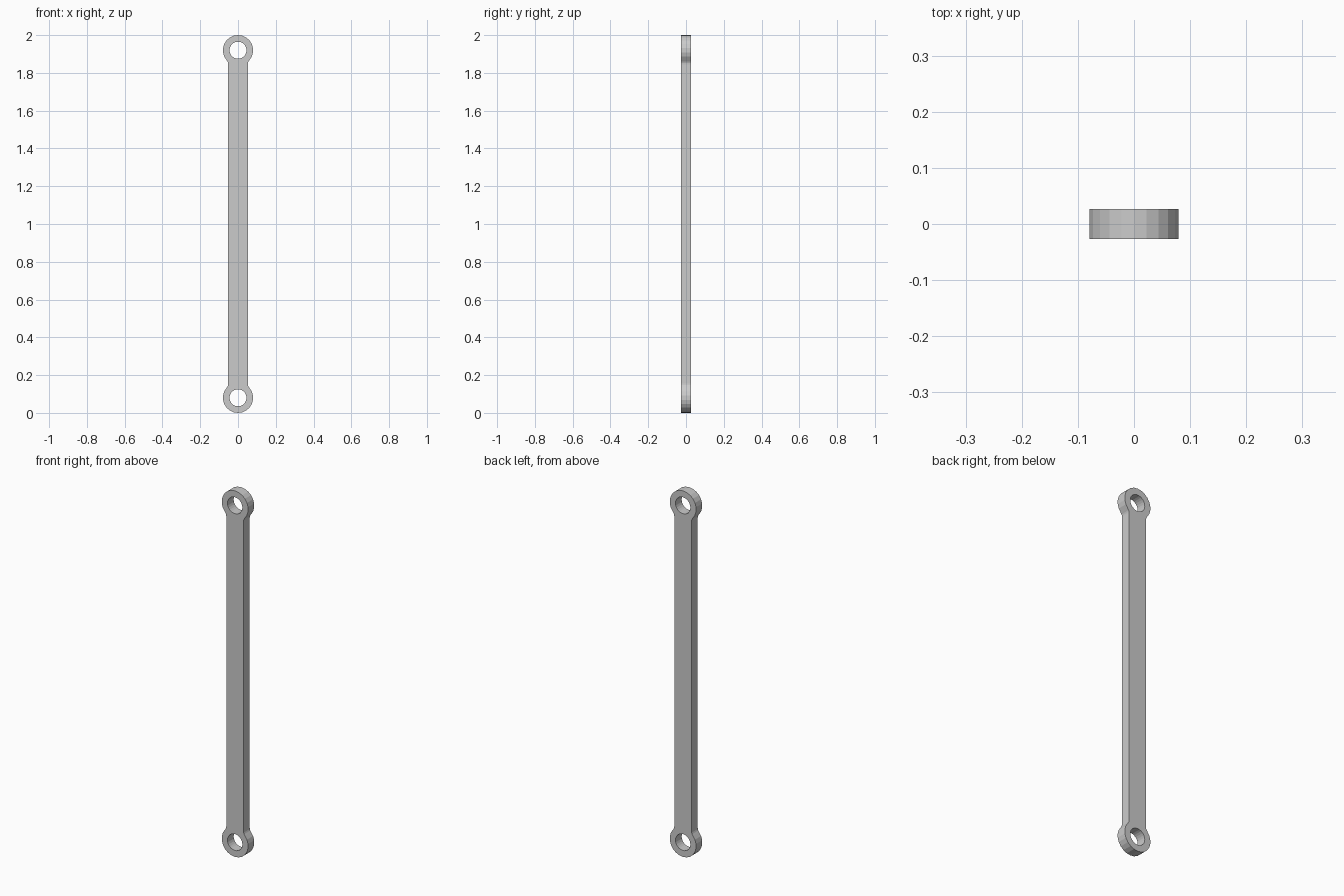
import bpy
from math import sin, cos, pi, atan2, hypot

if "Cube" in bpy.data.objects:
    bpy.data.objects.remove(bpy.data.objects["Cube"])

EYE_R, HOLE_R, BAR_HALF, HALF_DEPTH = 0.08, 0.045, 0.052, 0.0265
Z_EYE = 0.92        # eye centre distance from the middle of the bar
FILLET = 0.034      # radius of the neck fillet


def arc(cx, cy, r, a0, a1, n):
    return [(cx + r * cos(a0 + (a1 - a0) * i / n),
             cy + r * sin(a0 + (a1 - a0) * i / n)) for i in range(n + 1)]


def add_loop(curve, pts):
    s = curve.splines.new('POLY')
    s.points.add(len(pts) - 1)
    for p, (x, y) in zip(s.points, pts):
        p.co = (x, y, 0, 1)
    s.use_cyclic_u = True


# Upper half outline: right neck fillet, rounded eye, left neck fillet
fx = BAR_HALF + FILLET
drop = ((EYE_R + FILLET) ** 2 - fx ** 2) ** 0.5
t = atan2(drop, fx)
fillet = arc(fx, Z_EYE - drop, FILLET, pi, pi - t, 3)
eye = arc(0, Z_EYE, EYE_R, -t, pi + t, 16)
upper = fillet + eye[1:-1] + [(-x, y) for x, y in reversed(fillet)]
outline = upper + [(-x, -y) for x, y in upper]

# Flat link profile with a pin hole at each end, extruded to thickness
curve = bpy.data.curves.new("link_profile", 'CURVE')
curve.dimensions = '2D'
curve.fill_mode = 'BOTH'
curve.extrude = HALF_DEPTH
add_loop(curve, outline)
for side in (1, -1):
    add_loop(curve, arc(0, side * Z_EYE, HOLE_R, 0, 2 * pi, 24)[:-1])

link = bpy.data.objects.new("link_bar", curve)
bpy.context.collection.objects.link(link)
link.rotation_euler = (pi / 2, 0, 0)
link.location = (0, 0, 1)

# Turn into a clean flat-shaded mesh
bpy.context.view_layer.objects.active = link
link.select_set(True)
bpy.ops.object.convert(target='MESH')
link = bpy.context.object
link.name = "link_bar"
bpy.ops.object.mode_set(mode='EDIT')
bpy.ops.mesh.select_all(action='SELECT')
bpy.ops.mesh.remove_doubles(threshold=0.0001)
bpy.ops.mesh.normals_make_consistent(inside=False)
bpy.ops.object.mode_set(mode='OBJECT')
bpy.ops.object.shade_flat()
